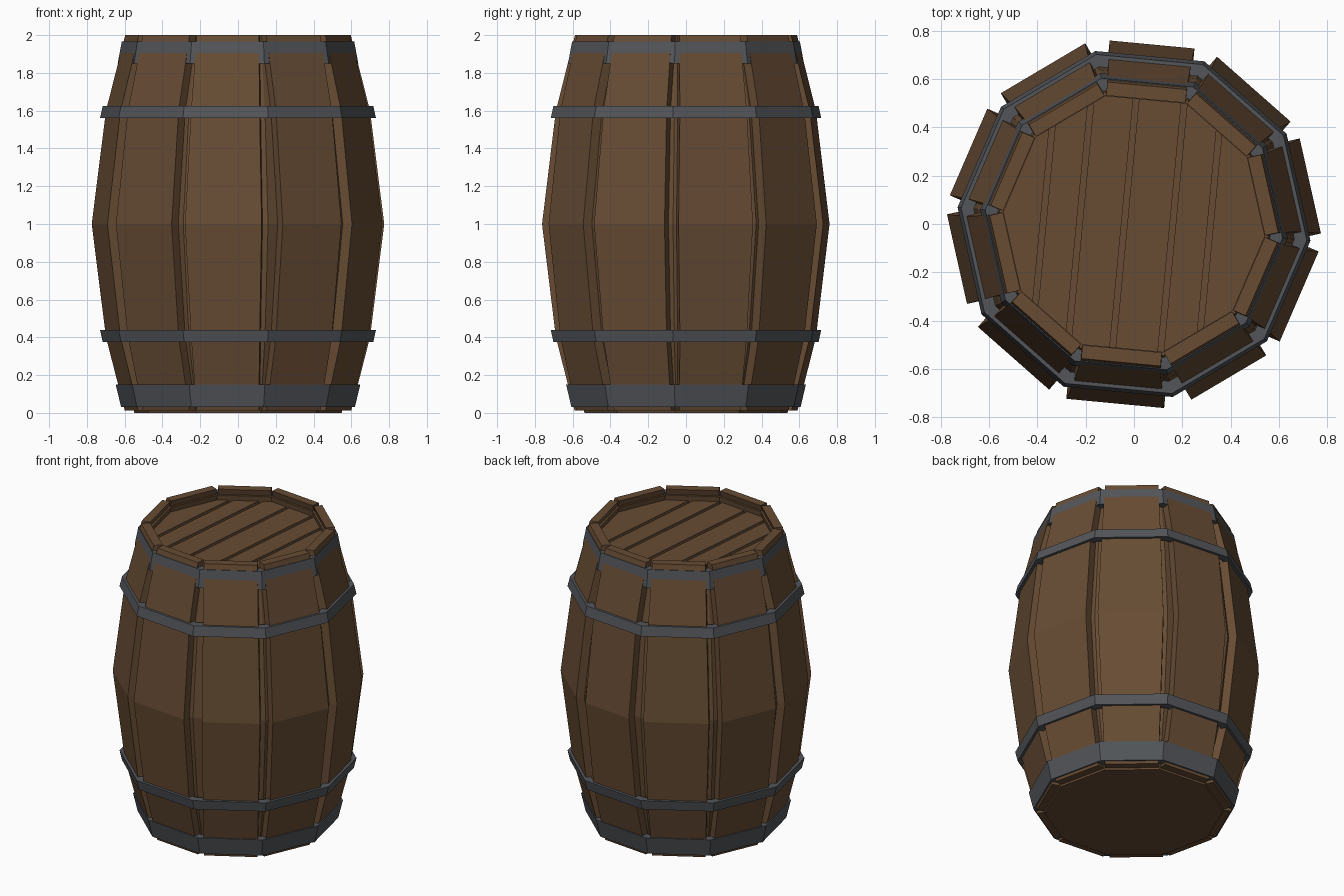
import bpy, bmesh
from math import sin, cos, pi, radians
from mathutils import Vector

if "Cube" in bpy.data.objects:
    bpy.data.objects.remove(bpy.data.objects["Cube"])

N = 10
STEP = 2 * pi / N
START = radians(84.6)          # direction of the first stave
SEC = 1 / cos(pi / N)          # flat radius -> corner radius


def material(name, rgb):
    m = bpy.data.materials.new(name)
    m.diffuse_color = (*rgb, 1)
    m.use_nodes = True
    m.node_tree.nodes["Principled BSDF"].inputs["Base Color"].default_value = m.diffuse_color
    return m


WOOD = material("wood", (0.135, 0.072, 0.034))
IRON = material("iron", (0.085, 0.09, 0.1))


def finish(name, bm, mat):
    bmesh.ops.recalc_face_normals(bm, faces=bm.faces)
    me = bpy.data.meshes.new(name)
    bm.to_mesh(me)
    bm.free()
    me.materials.append(mat)
    ob = bpy.data.objects.new(name, me)
    bpy.context.collection.objects.link(ob)
    return ob


def loft(name, loops, mat, closed=False):
    """Skin equal-length vertex loops; cap the ends or close into a ring."""
    bm = bmesh.new()
    rows = [[bm.verts.new(p) for p in loop] for loop in loops]
    n = len(rows[0])
    pairs = list(zip(rows, rows[1:])) + ([(rows[-1], rows[0])] if closed else [])
    for a, b in pairs:
        for i in range(n):
            j = (i + 1) % n
            bm.faces.new((a[i], a[j], b[j], b[i]))
    if not closed:
        bm.faces.new(rows[0])
        bm.faces.new(rows[-1])
    return finish(name, bm, mat)


def decagon(apothem, z):
    r = apothem * SEC
    return [(r * cos(START + (k + 0.5) * STEP), r * sin(START + (k + 0.5) * STEP), z)
            for k in range(N)]


# Staves: bent planks, each with slightly uneven width at the belly
PROFILE = [(0.012, 0.577, 0.0), (0.40, 0.675, 0.45), (1.0, 0.747, 1.0),
           (1.60, 0.675, 0.45), (2.0, 0.575, 0.0)]     # z, radius, belly amount
BELLY = [(-.181, .172), (-.206, .200), (-.207, .196), (-.207, .199), (-.166, .194),
         (-.211, .196), (-.203, .190), (-.208, .172), (-.197, .194), (-.207, .199)]
THICK = 0.056
for k, (lo, hi) in enumerate(BELLY):
    a = START - k * STEP
    out = Vector((cos(a), sin(a), 0))
    tan = Vector((-sin(a), cos(a), 0))
    loops = []
    for z, r, f in PROFILE:
        l = -0.165 + (lo + 0.165) * f
        h = 0.165 + (hi - 0.165) * f
        up = Vector((0, 0, z))
        loops.append([out * r + tan * l + up, out * r + tan * h + up,
                      out * (r - THICK) + tan * h + up, out * (r - THICK) + tan * l + up])
    loft(f"stave_{k + 1}", loops, WOOD)

# Inner shell closing the gaps between staves, with the recessed head floor
loft("inner_shell", [decagon(0.524, 0.0), decagon(0.622, 0.40), decagon(0.694, 1.0),
                     decagon(0.622, 1.60), decagon(0.532, 1.96), decagon(0.516, 1.96),
                     decagon(0.525, 1.895)], WOOD)

# Iron hoops: z low, z high, flat radius at each
HOOPS = {"bottom_hoop": (0.03, 0.15, 0.591, 0.6185),
         "lower_hoop": (0.375, 0.44, 0.684, 0.698),
         "upper_hoop": (1.56, 1.625, 0.698, 0.684),
         "top_hoop": (1.85, 1.965, 0.6085, 0.588)}
for name, (z0, z1, r0, r1) in HOOPS.items():
    t = 0.05
    loft(name, [decagon(r0, z0), decagon(r1, z1), decagon(r1 - t, z1), decagon(r0 - t, z0)],
         IRON, closed=True)

# Lid planks: strips cut out of one decagon
side = Vector((sin(START), -cos(START), 0))
EDGES = [-0.56, -0.375, -0.225, -0.04, 0.16, 0.315, 0.56]
GAP = 0.012
for k, (lo, hi) in enumerate(zip(EDGES, EDGES[1:])):
    bm = bmesh.new()
    bm.faces.new([bm.verts.new(p) for p in decagon(0.522, 1.925)])
    for pos, d in ((lo + GAP, -1), (hi - GAP, 1)):
        bmesh.ops.bisect_plane(bm, geom=bm.verts[:] + bm.edges[:] + bm.faces[:],
                               plane_co=side * pos, plane_no=side * d, clear_outer=True)
    ext = bmesh.ops.extrude_face_region(bm, geom=bm.faces[:], use_keep_orig=True)
    verts = [v for v in ext["geom"] if isinstance(v, bmesh.types.BMVert)]
    bmesh.ops.translate(bm, verts=verts, vec=(0, 0, -0.03))
    finish(f"lid_plank_{k + 1}", bm, WOOD)
